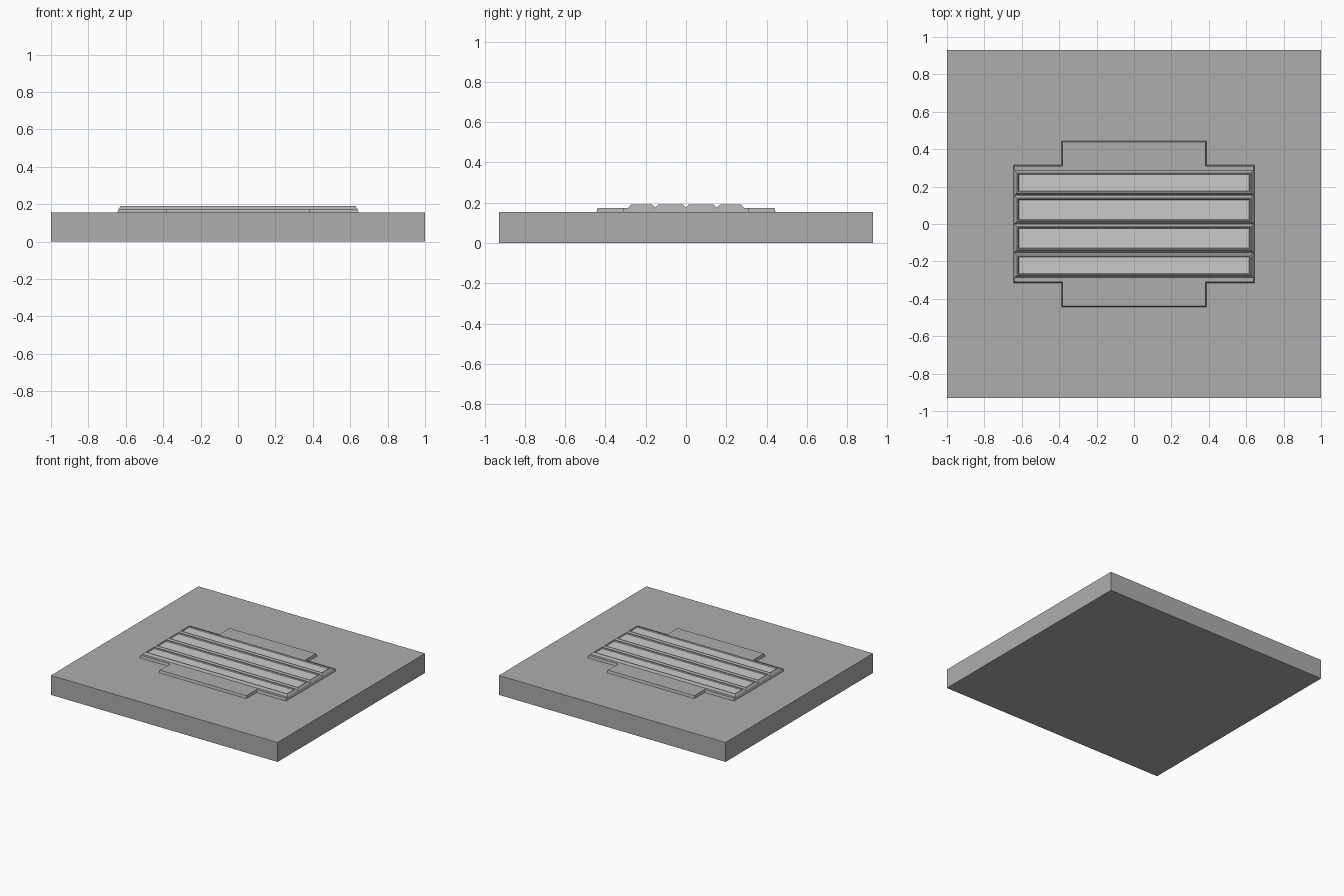
import bpy, bmesh

if "Cube" in bpy.data.objects:
    bpy.data.objects.remove(bpy.data.objects["Cube"])


def material(name, v):
    m = bpy.data.materials.new(name)
    m.diffuse_color = (v, v, v, 1)
    m.use_nodes = True
    m.node_tree.nodes["Principled BSDF"].inputs["Base Color"].default_value = m.diffuse_color
    return m


dark = material("dark_grey", 0.42)
light = material("light_grey", 0.8)


def finish(bm, name, mats):
    bmesh.ops.recalc_face_normals(bm, faces=bm.faces)
    me = bpy.data.meshes.new(name)
    bm.to_mesh(me)
    bm.free()
    for m in mats:
        me.materials.append(m)
    ob = bpy.data.objects.new(name, me)
    bpy.context.collection.objects.link(ob)
    return ob


def loft(name, rings, mats):
    """Stack closed rings of equal length and cap both ends."""
    bm = bmesh.new()
    vs = [[bm.verts.new(p) for p in r] for r in rings]
    n = len(vs[0])
    for a, b in zip(vs, vs[1:]):
        for i in range(n):
            j = (i + 1) % n
            bm.faces.new((a[i], a[j], b[j], b[i]))
    bm.faces.new(vs[0][::-1])
    cap = bm.faces.new(vs[-1])
    cap.material_index = len(mats) - 1
    return finish(bm, name, mats)


def rect(hx, y0, y1, z):
    return [(-hx, y0, z), (hx, y0, z), (hx, y1, z), (-hx, y1, z)]


def cross(d, z):
    ax, ay, bx, by = 0.645 - d, 0.315 - d, 0.387 - d, 0.445 - d
    quarter = [(ax, ay), (bx, ay), (bx, by)]
    pts = quarter + [(-x, y) for x, y in quarter[::-1]]
    pts += [(-x, -y) for x, y in pts]
    return [(x, y, z) for x, y in pts]


# square slab
loft("base_slab", [rect(1, -0.93, 0.93, 0), rect(1, -0.93, 0.93, 0.155)], [dark])

# stepped mounting plate
loft("mounting_plate", [cross(0, 0.154), cross(0.006, 0.175)], [dark])

# four chamfered slats, each with a sunken light panel
for k, (y0, y1) in enumerate([(-0.288, -0.153), (-0.153, 0), (0, 0.153), (0.153, 0.288)]):
    steps = [(0, 0.172), (0.001, 0.176), (0.014, 0.191), (0.020, 0.191), (0.024, 0.184)]
    loft(f"slat_{k + 1}",
         [rect(0.64 - d, y0 + d, y1 - d, z) for d, z in steps], [dark, light])
